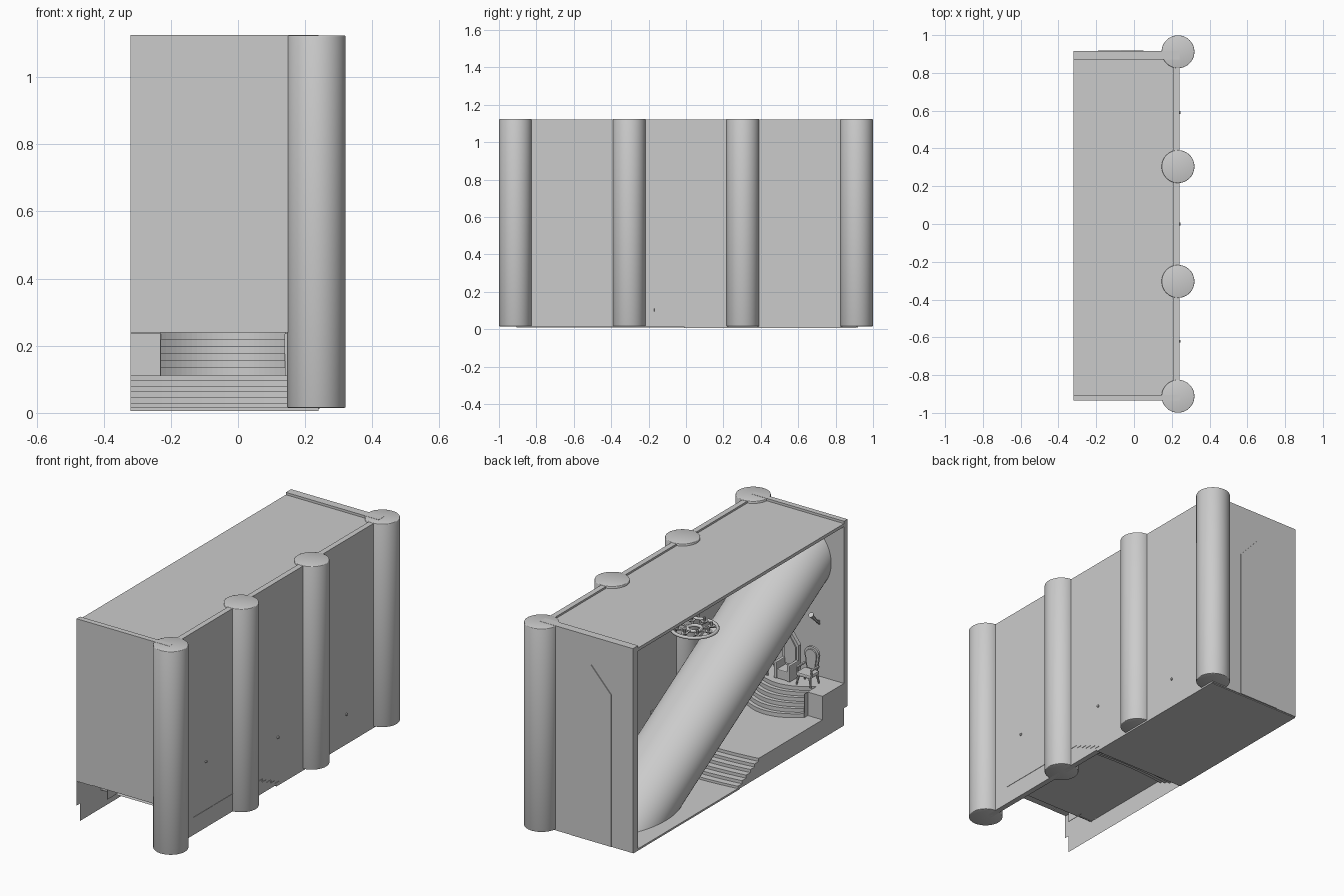
import bpy, bmesh, math
from mathutils import Vector

if "Cube" in bpy.data.objects:
    bpy.data.objects.remove(bpy.data.objects["Cube"])

CX = -0.045          # centre line of the hall interior
XL, XR = -0.32, 0.24 # open side and outer face of the long wall


def mesh_object(name, verts, faces, smooth=False):
    me = bpy.data.meshes.new(name)
    me.from_pydata(verts, [], faces)
    ob = bpy.data.objects.new(name, me)
    bpy.context.collection.objects.link(ob)
    bm = bmesh.new()
    bm.from_mesh(me)
    bmesh.ops.recalc_face_normals(bm, faces=bm.faces)
    bm.to_mesh(me)
    bm.free()
    for p in me.polygons:
        p.use_smooth = smooth
    return ob


def box(name, x0, x1, y0, y1, z0, z1, bevel=0):
    v = [(x, y, z) for x in (x0, x1) for y in (y0, y1) for z in (z0, z1)]
    f = [(0, 1, 3, 2), (4, 6, 7, 5), (0, 4, 5, 1), (2, 3, 7, 6), (0, 2, 6, 4), (1, 5, 7, 3)]
    ob = mesh_object(name, v, f)
    if bevel:
        m = ob.modifiers.new("bevel", 'BEVEL')
        m.width, m.segments = bevel, 2
    return ob


def rod(name, a, b, r0, r1=None, n=12):
    a, b = Vector(a), Vector(b)
    bpy.ops.mesh.primitive_cone_add(vertices=n, radius1=r0, radius2=r0 if r1 is None else r1,
                                    depth=(b - a).length, location=(a + b) / 2)
    ob = bpy.context.object
    ob.name = name
    ob.rotation_euler = (b - a).to_track_quat('Z', 'Y').to_euler()
    bpy.ops.object.shade_smooth_by_angle()
    return ob


def panel(name, outline, y0, y1):
    """Extrude an x-z outline along y."""
    n = len(outline)
    v = [(x, y, z) for y in (y0, y1) for x, z in outline]
    f = [tuple(range(n)), tuple(range(n, 2 * n))]
    f += [(i, (i + 1) % n, n + (i + 1) % n, n + i) for i in range(n)]
    return mesh_object(name, v, f)


def gothic(cx, half, z0, shoulder, apex):
    return [(cx - half, z0), (cx + half, z0), (cx + half, shoulder), (cx, apex), (cx - half, shoulder)]


def stairs(name, x0, x1, front, tread, steps, z0, z1, bulge, back, n=24):
    """Open-backed curved flight whose top tread runs on as a platform."""
    rise = (z1 - z0) / steps
    prof = []
    for i in range(steps):
        prof += [(front - i * tread, z0 + i * rise), (front - i * tread, z0 + (i + 1) * rise)]
    v = []
    for y, z in prof:
        for j in range(n + 1):
            t = 2 * j / n - 1
            v.append((x0 + (x1 - x0) * j / n, y - bulge * t * t, z))
    v += [(x0 + (x1 - x0) * j / n, back, z1) for j in range(n + 1)]
    w = n + 1
    f = [(r * w + j, r * w + j + 1, (r + 1) * w + j + 1, (r + 1) * w + j)
         for r in range(len(prof)) for j in range(n)]
    return mesh_object(name, v, f)


# Walls, roof and floor
box("back_wall", XL, XR, 0.87, 0.915, 0.01, 1.125)
box("front_wall", XL, XR, -0.935, -0.905, 0.24, 1.125)
box("long_wall", 0.21, XR, -0.93, 0.91, 0.015, 1.122)
box("roof", XL, 0.212, -0.91, 0.88, 1.095, 1.112)
box("floor", XL, XR, -0.01, 0.91, 0.006, 0.016)

# Gothic door on the back wall
panel("back_door", gothic(-0.07, 0.12, 0.01, 0.84, 0.97), 0.865, 0.919)

# Round buttress pillars
for i in range(4):
    bpy.ops.mesh.primitive_cylinder_add(vertices=48, radius=0.087, depth=1.109, end_fill_type='TRIFAN',
                                        location=(0.233, -0.912 + i * 0.608, 0.5695))
    ob = bpy.context.object
    ob.name = "pillar"
    bev = ob.modifiers.new("rim", 'BEVEL')
    bev.width, bev.segments, bev.limit_method = 0.003, 2, 'ANGLE'
    bpy.ops.object.shade_smooth()

# Lower flight with landing, upper flight with dais
LT, LN, LF, LB = 0.036, 6, 0.03, 0.02
stairs("lower_stairs", XL, XR + 0.002, LF, LT, LN, 0.012, 0.112, LB, -0.73)
stairs("upper_stairs", -0.23, 0.14, -0.61, 0.022, 6, 0.112, 0.24, 0.08, -0.93)
box("dais_flank", XL, -0.23, -0.93, -0.72, 0.235, 0.24)
box("dais_flank_front", XL, -0.23, -0.725, -0.72, 0.11, 0.24)
box("dais_flank_side", -0.232, -0.229, -0.80, -0.69, 0.11, 0.24)
box("dais_flank", 0.14, 0.215, -0.93, -0.72, 0.235, 0.24)
box("dais_flank_front", 0.14, 0.215, -0.725, -0.72, 0.11, 0.24)

# Side panel closing the stairs on the open side
side = []
for i in range(LN):
    y = LF - LB - i * LT
    side += [(y, 0.012 + i * 0.1 / LN), (y, 0.012 + (i + 1) * 0.1 / LN)]
side += [(-0.72, 0.112), (-0.72, 0.24), (-0.935, 0.24), (-0.935, 0.105), (-0.905, 0.105), (-0.905, 0.01), (0.01, 0.01)]
mesh_object("stair_side", [(XL, y, z) for y, z in side], [tuple(range(len(side)))])

# Slanting light shaft from the round window down to the floor
N, R, CZ, SLOPE = 64, 0.195, 0.893, 0.603
ring0, ring1 = [], []
for i in range(N):
    a = 2 * math.pi * i / N
    x, z = CX - 0.003 + R * math.cos(a), CZ + R * math.sin(a)
    ring0.append((x, -0.935, z))
    ring1.append((x, min(-0.935 + (z - 0.016) / SLOPE, 0.868), 0.016))
mesh_object("light_shaft", ring0 + ring1,
            [(i, (i + 1) % N, N + (i + 1) % N, N + i) for i in range(N)], smooth=True)
mesh_object("round_window", [(x, -0.9355, z) for x, y, z in ring0], [tuple(range(N))])

# Hanging wheel chandelier with spokes and candles
C = Vector((CX, -0.01, 0.81))
for r in (0.115, 0.035):
    bpy.ops.mesh.primitive_torus_add(major_radius=r, minor_radius=0.009, major_segments=32,
                                     minor_segments=8, location=C)
    bpy.context.object.name = "chandelier_ring"
    bpy.ops.object.shade_smooth()
for i in range(8):
    d = Vector((math.cos(i * math.pi / 4), math.sin(i * math.pi / 4), 0))
    rod("chandelier_spoke", C + d * 0.03, C + d * 0.115, 0.007, n=6)
    p = C + d * 0.085
    rod("chandelier_dish", p, p + Vector((0, 0, 0.008)), 0.014, 0.019)
    rod("candle", p, p + Vector((0, 0, 0.028)), 0.007, n=8)


# Tilted wall torches
def torch(base, out):
    b, o = Vector(base), Vector(out)
    tip = b + o * 0.055 + Vector((0, 0, 0.065))
    rod("torch_handle", b - o * 0.01, tip, 0.005, 0.010, 8)
    rod("torch_cup", tip, tip + (tip - b) * 0.25, 0.010, 0.015, 8)
    rod("torch_bracket", b + Vector((0, 0, 0.02)) - o * 0.005, b + o * 0.03 + Vector((0, 0, 0.035)), 0.005, n=6)


for y, z in ((-0.62, 0.375), (0.0, 0.27), (0.59, 0.17)):
    torch((0.208, y, z), (-1, 0, 0))
    rod("torch_pin", (0.2, y, z), (0.246, y, z), 0.007, n=8)
for x in (-0.17, 0.08):
    torch((x, -0.903, 0.52), (0, 1, 0))


# Armchairs with rounded backs, facing the hall
def chair(cx, cy, z):
    for sx in (-1, 1):
        for sy in (-1, 1):
            rod("chair_leg", (cx + sx * 0.042, cy + sy * 0.036, z), (cx + sx * 0.034, cy + sy * 0.03, z + 0.05),
                0.004, 0.008, 8)
        box("chair_arm", cx + sx * 0.042 - 0.006, cx + sx * 0.042 + 0.006, cy - 0.035, cy + 0.035,
            z + 0.088, z + 0.098, 0.003)
        rod("arm_post", (cx + sx * 0.042, cy + 0.028, z + 0.06), (cx + sx * 0.042, cy + 0.028, z + 0.09), 0.005, n=8)
    box("chair_seat", cx - 0.044, cx + 0.044, cy - 0.038, cy + 0.04, z + 0.048, z + 0.068, 0.006)
    back = [(cx - 0.03, z + 0.06), (cx + 0.03, z + 0.06)]
    back += [(cx + 0.044 * math.cos(a), z + 0.15 + 0.04 * math.sin(a))
             for a in (math.pi * i / 12 for i in range(13))]
    panel("chair_back", back, cy - 0.045, cy - 0.033)
    pad = [(cx + (x - cx) * 0.75, z + 0.125 + (h - z - 0.125) * 0.8) for x, h in back]
    panel("back_cushion", pad, cy - 0.035, cy - 0.026)


for x in (-0.175, 0.085):
    chair(x, -0.80, 0.24)

# Central throne: block seat, arms and tall pointed back
T = -0.045
box("throne_seat", T - 0.038, T + 0.038, -0.84, -0.765, 0.24, 0.29, 0.004)
for s in (-1, 1):
    box("throne_arm", T + s * 0.04 - 0.009, T + s * 0.04 + 0.009, -0.84, -0.76, 0.24, 0.33, 0.004)
panel("throne_back", gothic(T, 0.048, 0.24, 0.41, 0.475), -0.86, -0.838)
panel("throne_back_inset", gothic(T, 0.034, 0.30, 0.40, 0.45), -0.842, -0.832)
